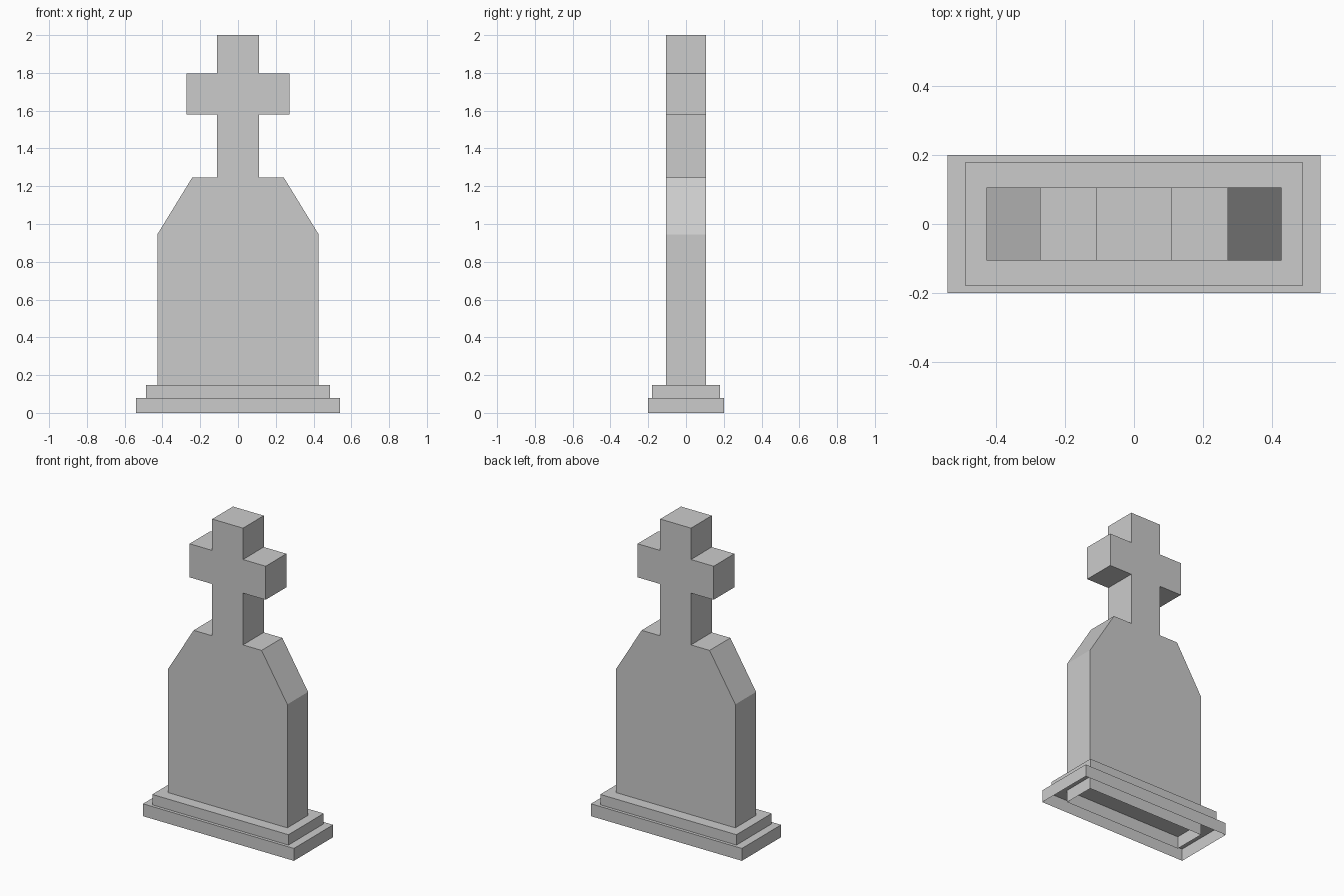
import bpy
import bmesh

if "Cube" in bpy.data.objects:
    bpy.data.objects.remove(bpy.data.objects["Cube"])


def extrude_profile(name, points, half_depth):
    """Mirror a right-hand x/z outline, extrude it along y, leave the underside open."""
    outline = points + [(-x, z) for x, z in reversed(points)]
    bm = bmesh.new()
    front = [bm.verts.new((x, -half_depth, z)) for x, z in outline]
    back = [bm.verts.new((x, half_depth, z)) for x, z in outline]
    bm.faces.new(front)
    bm.faces.new(back[::-1])
    n = len(outline)
    for i in range(n - 1):  # last edge is the open underside
        j = i + 1
        bm.faces.new((front[j], front[i], back[i], back[j]))
    bm.normal_update()
    mesh = bpy.data.meshes.new(name)
    bm.to_mesh(mesh)
    bm.free()
    obj = bpy.data.objects.new(name, mesh)
    bpy.context.collection.objects.link(obj)
    return obj


# Stepped plinth, hollow underneath
extrude_profile("lower_step", [(0.54, 0.0), (0.54, 0.08)], 0.20)
extrude_profile("upper_step", [(0.487, 0.08), (0.487, 0.147)], 0.18)

# Headstone slab with sloped shoulders and cross, running down to the ground
extrude_profile("headstone", [
    (0.427, 0.0), (0.427, 0.945), (0.243, 1.245), (0.11, 1.245),
    (0.11, 1.58), (0.272, 1.58), (0.272, 1.797), (0.11, 1.797), (0.11, 2.0),
], 0.106)
